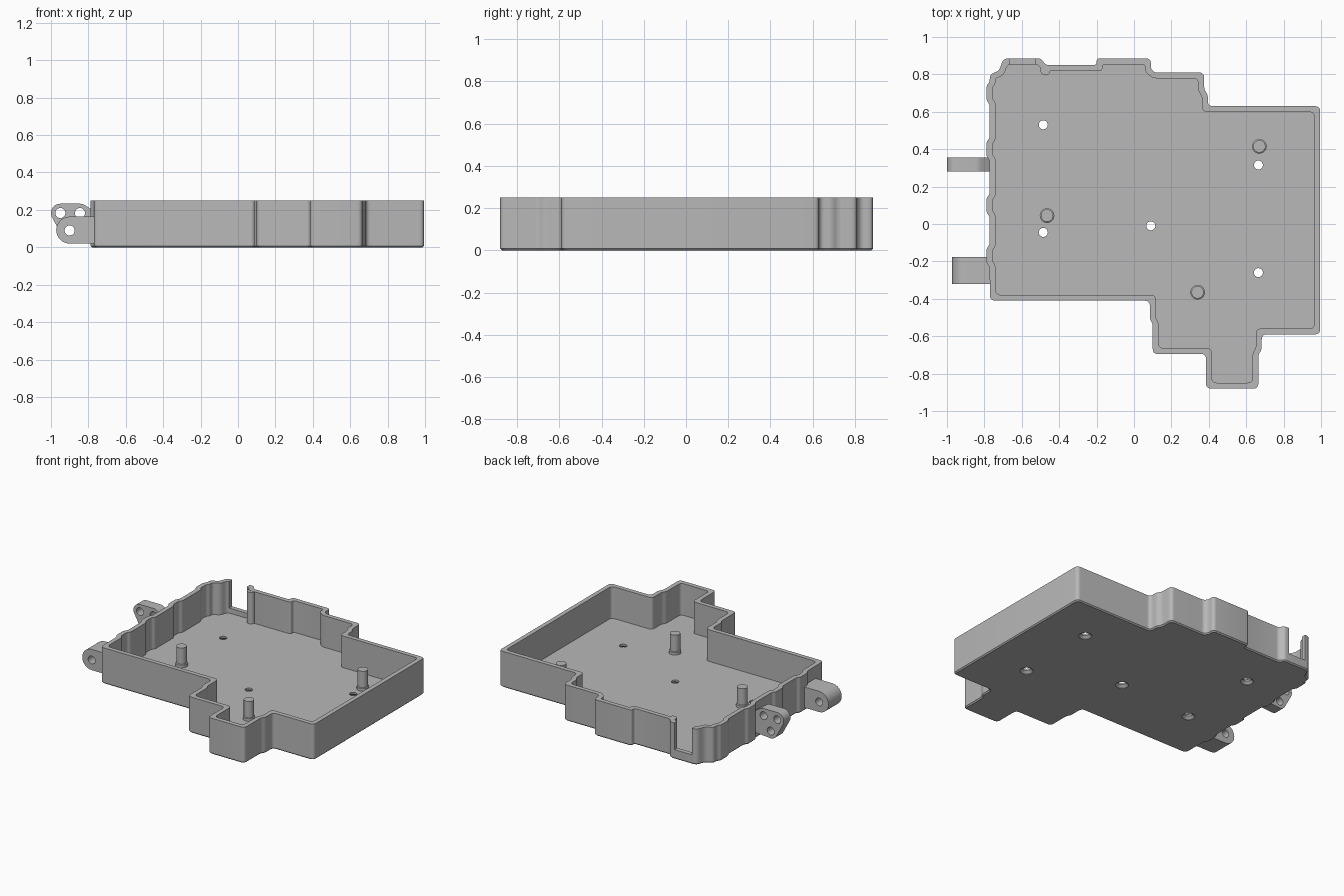
import bpy, bmesh, math
from mathutils import Vector, Matrix
from mathutils.geometry import convex_hull_2d

cube = bpy.data.objects.get("Cube")
if cube:
    bpy.data.objects.remove(cube)

grey = bpy.data.materials.new("plain_grey")
grey.use_nodes = True
COLOUR = (0.48, 0.48, 0.48, 1)
grey.diffuse_color = COLOUR
grey.node_tree.nodes["Principled BSDF"].inputs["Base Color"].default_value = COLOUR

WALL, FLOOR, TOP, CHAMFER = 0.031, 0.03, 0.25, 0.008


def make(name, bm):
    bmesh.ops.recalc_face_normals(bm, faces=bm.faces)
    mesh = bpy.data.meshes.new(name)
    bm.to_mesh(mesh)
    bm.free()
    mesh.materials.append(grey)
    ob = bpy.data.objects.new(name, mesh)
    bpy.context.collection.objects.link(ob)
    return ob


def activate(ob):
    bpy.ops.object.select_all(action="DESELECT")
    ob.select_set(True)
    bpy.context.view_layer.objects.active = ob


def smooth(ob):
    activate(ob)
    bpy.ops.object.shade_smooth_by_angle(angle=math.radians(35))


def cut(ob, cutter):
    activate(ob)
    mod = ob.modifiers.new("cut", "BOOLEAN")
    mod.operation = "DIFFERENCE"
    mod.solver = "EXACT"
    mod.object = cutter
    bpy.ops.object.modifier_apply(modifier=mod.name)
    bpy.data.objects.remove(cutter)


def stack(rings):
    """Closed solid through rings of equal vertex count."""
    bm = bmesh.new()
    loops = [[bm.verts.new(p) for p in ring] for ring in rings]
    n = len(loops[0])
    for a, b in zip(loops, loops[1:]):
        for i in range(n):
            j = (i + 1) % n
            bm.faces.new((a[i], a[j], b[j], b[i]))
    bm.faces.new(loops[0][::-1])
    bm.faces.new(loops[-1])
    return bm


def turned(name, centre, profile, n=32):
    """Round part about a vertical axis, from (radius, z) pairs."""
    turns = [i * math.tau / n for i in range(n)]
    return make(name, stack([[(centre[0] + r * math.cos(t), centre[1] + r * math.sin(t), z)
                              for t in turns] for r, z in profile]))


def inset(points, d):
    """Mitred inward offset of a counter-clockwise outline."""
    result = []
    for i, p in enumerate(points):
        a = (p - points[i - 1]).normalized()
        b = (points[(i + 1) % len(points)] - p).normalized()
        na, nb = Vector((-a.y, a.x)), Vector((-b.y, b.x))
        result.append(p + (na + nb) * d / (1 + na.dot(nb)))
    return result


def rounded(points, radius, steps=5):
    result = []
    for i, p in enumerate(points):
        a, b = points[i - 1] - p, points[(i + 1) % len(points)] - p
        t = min(radius, 0.45 * a.length, 0.45 * b.length)
        a, b = p + a.normalized() * t, p + b.normalized() * t
        for k in range(steps + 1):
            u = k / steps
            result.append(a * (1 - u) ** 2 + p * 2 * u * (1 - u) + b * u * u)
    return result


def at_height(points, z):
    return [(p.x, p.y, z) for p in points]


# Tray outline, then the row of bulges down the -x wall
outline = [(-.77, -.41), (.085, -.41), (.085, -.51), (.1, -.535), (.1, -.695), (.385, -.695),
           (.385, -.88), (.665, -.88), (.665, -.7), (.683, -.67), (.683, -.59), (.995, -.59),
           (.995, .63), (.395, .63), (.395, .69), (.375, .72), (.375, .81), (.11, .81),
           (.09, .83), (.09, .885), (-.2, .885), (-.2, .85), (-.475, .85), (-.495, .885),
           (-.7, .885), (-.72, .82), (-.77, .8)]
for y in (.7, .4, .1, -.17):
    outline += [(-.772, y + .06), (-.788, y + .04), (-.788, y - .04), (-.772, y - .06)]
outline = [Vector(p) for p in outline]

outer = rounded(outline, .028)
inner = rounded(inset(outline, WALL), .028)
tray = make("tray", stack([
    at_height(rounded(inset(outline, CHAMFER), .028), 0),
    at_height(outer, CHAMFER), at_height(outer, TOP),
    at_height(inner, TOP), at_height(inner, FLOOR)]))

# Countersunk screw holes in the floor
for c in [(-.485, .53), (.665, .315), (-.485, -.045), (.09, -.01), (.665, -.26)]:
    cut(tray, turned("hole_cutter", c, [(.042, -.01), (.042, .002), (.024, .018), (.024, .1)], 24))

# Cable opening in the back wall
bm = bmesh.new()
bmesh.ops.create_cube(bm, size=1, matrix=Matrix.Translation((-.5975, .89, .265))
                      @ Matrix.Diagonal((.135, .12, .4, 1)))
cut(tray, make("opening_cutter", bm))
smooth(tray)

# Thickened wall end beside the opening
smooth(turned("wall_end_post", (-.474, .822), [(.027, FLOOR - .01), (.027, TOP - .001)], 20))

# Support posts with a collar at the foot
for i, c in enumerate([(-.465, .045), (.67, .415), (.34, -.365)]):
    smooth(turned(f"support_post_{i + 1}", c,
                  [(.039, FLOOR - .01), (.039, .048), (.033, .052), (.033, .165)]))


def lug(name, y0, y1, discs, anchors, holes):
    """Hinge lug: hull of discs and wall points, pierced along y."""
    pts = [Vector(p) for p in anchors]
    for x, z, r in discs:
        for k in range(32):
            t = k * math.tau / 32
            pts.append(Vector((x + r * math.cos(t), z + r * math.sin(t))))
    hull = [pts[i] for i in convex_hull_2d(pts)]
    ob = make(name, stack([[(p.x, y, p.y) for p in hull] for y in (y0, y1)]))
    for x, z in holes:
        bm = bmesh.new()
        bmesh.ops.create_cone(
            bm, cap_ends=True, segments=24, radius1=.027, radius2=.027, depth=1,
            matrix=Matrix.Translation((x, (y0 + y1) / 2, z)) @ Matrix.Rotation(math.pi / 2, 4, "X"))
        cut(ob, make("pin_cutter", bm))
    smooth(ob)


# Hinge lugs on the -x wall
spots = [(-.95, .183), (-.845, .183), (-.9, .09)]
lug("back_hinge_lug", .28, .355, [(x, z, .05) for x, z in spots],
    [(-.765, .19), (-.765, .05)], spots)
lug("front_hinge_lug", -.322, -.176, [(-.9, .092, .072)],
    [(-.765, .164), (-.765, .02)], spots[2:])
